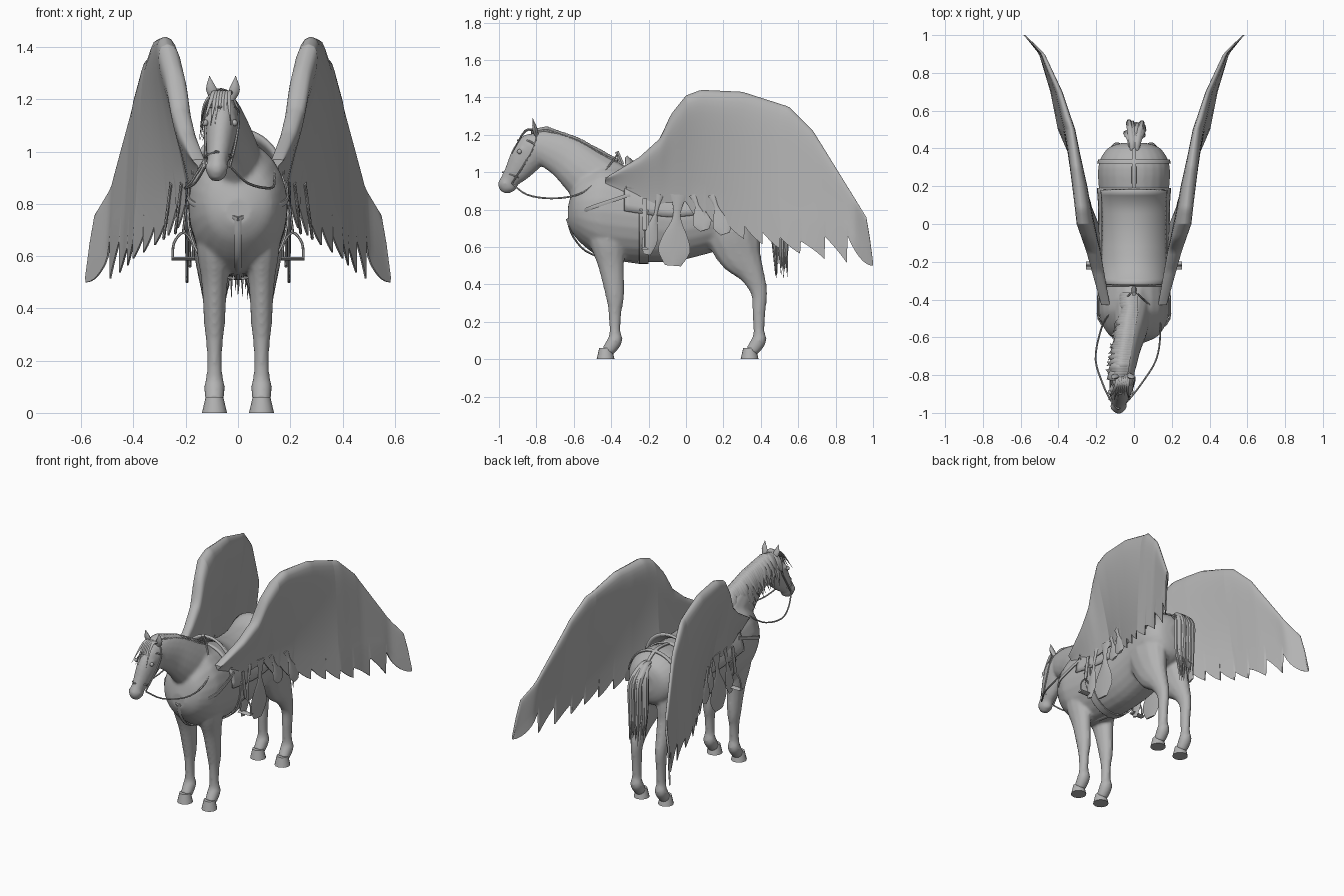
import bpy, bmesh, math, random
from mathutils import Vector

random.seed(4)
default_cube = bpy.data.objects.get("Cube")
if default_cube:
    bpy.data.objects.remove(default_cube, do_unlink=True)

grey = bpy.data.materials.new("plain grey")
grey.use_nodes = True
grey.diffuse_color = (.45, .45, .45, 1)
grey.node_tree.nodes["Principled BSDF"].inputs["Base Color"].default_value = grey.diffuse_color
SIDES = ((1, "left"), (-1, "right"))


def finish(name, bm):
    """Turn a bmesh into a smooth shaded object."""
    bmesh.ops.recalc_face_normals(bm, faces=bm.faces[:])
    mesh = bpy.data.meshes.new(name)
    bm.to_mesh(mesh)
    bm.free()
    mesh.materials.append(grey)
    for polygon in mesh.polygons:
        polygon.use_smooth = True
    mesh.set_sharp_from_angle(angle=math.radians(55))
    part = bpy.data.objects.new(name, mesh)
    bpy.context.collection.objects.link(part)
    return part


def lookup(table, key):
    """Piecewise linear lookup; each row is a key followed by its values."""
    for low, high in zip(table, table[1:]):
        if key <= high[0]:
            f = max(0, (key - low[0]) / (high[0] - low[0]))
            return [p + (q - p) * f for p, q in zip(low[1:], high[1:])]
    return list(table[-1][1:])


def spline(rows, steps=4):
    """Smooth curve through rows of numbers."""
    padded = [rows[0], *rows, rows[-1]]
    result = []
    for i in range(len(rows) - 1):
        for step in range(steps):
            t = step / steps
            result.append([b + t * (c - a + t * (2 * a - 5 * b + 4 * c - d + t * (3 * b - a - 3 * c + d))) / 2
                           for a, b, c, d in zip(*padded[i:i + 4])])
    return result + [list(rows[-1])]


def skin(bm, rings):
    """Join closed rings of points and cap both ends."""
    loops = [[bm.verts.new(point) for point in ring] for ring in rings]
    for near, far in zip(loops, loops[1:]):
        for i in range(len(near)):
            bm.faces.new((near[i - 1], near[i], far[i], far[i - 1]))
    bm.faces.new(loops[0])
    bm.faces.new(loops[-1])


def tube(bm, rows, sides=8):
    """Rows are x, y, z, half width, half depth."""
    rows = spline(rows)
    points = [Vector(row[:3]) for row in rows]
    across, rings = None, []
    for i, point in enumerate(points):
        along = (points[min(i + 1, len(points) - 1)] - points[max(i - 1, 0)]).normalized()
        if across is None:
            across = Vector((0, 1, 0)) if abs(along.x) > .8 else Vector((1, 0, 0))
        across = (across - along * across.dot(along)).normalized()
        up = along.cross(across)
        wide, deep = (max(size, .001) for size in rows[i][3:])
        turns = [math.tau * k / sides for k in range(sides)]
        rings.append([point + across * wide * math.cos(a) + up * deep * math.sin(a) for a in turns])
    skin(bm, rings)


def cord(bm, points, width, depth):
    tube(bm, [(*point, width, depth) for point in points], 6)


def ball(bm, centre, radius):
    made = bmesh.ops.create_uvsphere(bm, u_segments=12, v_segments=8, radius=radius)
    bmesh.ops.translate(bm, verts=made["verts"], vec=centre)


def flip(points, sign):
    return [(point[0] * sign, *point[1:]) for point in points]


def lean(y):
    """The neck and head swing gently to the right."""
    return .16 * min(0, y + .45)


def leaning(rows, sign=1):
    return [(lean(row[1]) + sign * row[0], *row[1:]) for row in rows]


# Trunk sections: y, top, bottom, half width
trunk = spline([(-.63, .82, .72, .05), (-.59, .95, .65, .13), (-.5, 1.02, .57, .18), (-.4, 1.04, .53, .19),
                (-.1, .97, .52, .18), (.1, .97, .56, .18), (.3, .99, .62, .19), (.4, .94, .67, .14),
                (.43, .88, .75, .06)])


def on_trunk(y, angle, offset=0):
    top, bottom, half_width = lookup(trunk, y)
    return Vector(((half_width + offset) * math.sin(angle), y,
                   (top + bottom) / 2 + ((top - bottom) / 2 + offset) * math.cos(angle)))


def lower_leg(y):
    """Cannon, fetlock and pastern below the knee or hock."""
    return [(y, .25, .03, .035), (y, .15, .03, .03), (y, .1, .04, .04), (y - .04, .04, .035, .035)]


# Trunk, neck, head and legs fused into one skin
neck = [(-.36, .84, .13, .19), (-.54, 1, .09, .14), (-.64, 1.08, .07, .12), (-.74, 1.13, .06, .1),
        (-.81, 1.16, .05, .07)]
head = [(-.77, 1.18, .03, .05), (-.8, 1.14, .06, .09), (-.85, 1.08, .06, .09), (-.9, 1.01, .05, .07),
        (-.94, .96, .04, .05), (-.96, .92, .04, .05), (-.97, .89, .02, .02)]
front_leg = [(-.44, .78, .06, .11), (-.42, .64, .07, .1), (-.4, .5, .05, .07), (-.38, .34, .04, .05),
             *lower_leg(-.38)]
hind_leg = [(.22, .82, .09, .17), (.25, .68, .09, .15), (.29, .56, .07, .12), (.35, .46, .05, .07),
            (.39, .36, .035, .045), *lower_leg(.39)]
bm = bmesh.new()
skin(bm, [[on_trunk(row[0], math.tau * k / 24) for k in range(24)] for row in trunk])
for part in (neck, head):
    tube(bm, leaning([(0, *row) for row in part]), 16)
for sign, side in SIDES:
    for leg in (front_leg, hind_leg):
        tube(bm, [(.09 * sign, *row) for row in leg], 12)
    # Brows and nostrils
    for x, y, z, radius in ((.045, -.875, 1.12, .02), (.03, -.97, .94, .016)):
        ball(bm, (lean(y) + sign * x, y, z), radius)
body = finish("horse_body", bm)
fuse = body.modifiers.new("fuse", 'REMESH')
fuse.mode, fuse.voxel_size, fuse.use_smooth_shade = 'VOXEL', .01, True
soften = body.modifiers.new("soften", 'SMOOTH')
soften.factor, soften.iterations = .5, 5

# Hooves, ears and eyes
for sign, side in SIDES:
    for end, y in (("front", -.43), ("hind", .34)):
        bm = bmesh.new()
        hoof = bmesh.ops.create_cone(bm, cap_ends=True, segments=16, radius1=.048, radius2=.034, depth=.06)
        bmesh.ops.translate(bm, verts=hoof["verts"], vec=(.09 * sign, y, .03))
        finish(f"{side}_{end}_hoof", bm)
    bm = bmesh.new()
    tube(bm, leaning([(.03, -.8, 1.2, .014, .012), (.045, -.81, 1.24, .02, .012), (.05, -.82, 1.29, 0, 0)], sign))
    finish(f"{side}_ear", bm)
    bm = bmesh.new()
    ball(bm, (lean(-.89) + sign * .056, -.89, 1.11), .013)
    finish(f"{side}_eye", bm)

# Mane locks falling to the right side, and forelock
crest = [(-.82, 1.22), (-.75, 1.235), (-.59, 1.18), (-.35, 1.05)]
bm = bmesh.new()
LOCKS = 34
for i in range(LOCKS):
    y = -.81 + .44 * i / LOCKS
    z = lookup(crest, y)[0]
    reach, drop, drift = random.uniform(.08, .1), random.uniform(.12, .2), random.uniform(-.04, .03)
    tube(bm, leaning([(.02, y, z - .01, .016, .007), (-.03, y, z, .02, .009),
                      (-.07, y, z - drop / 3, .018, .007), (-reach, y + drift, z - drop, 0, 0)]), 6)
for i in range(7):
    x = .01 * (i - 3)
    tube(bm, leaning([(x, -.8, 1.22, .01, .007), (x, -.86, 1.22, .01, .007),
                      (x * random.uniform(1, 2), -.93, 1.1, 0, 0)]), 6)
finish("mane", bm)

# Tail
bm = bmesh.new()
for i in range(22):
    x, shift = random.uniform(-.05, .05), random.uniform(-.035, .035)
    tube(bm, [(x / 3, .39, .93 + shift / 3, .012, .01), (x / 2, .45, .92 + shift / 3, .018, .014),
              (x, .5 + shift, .84, .016, .015), (x, .5 + shift, .66, .014, .014),
              (x, .51 + shift, random.uniform(.43, .52), 0, 0)], 6)
finish("tail", bm)

# Wing tables keyed by y: upper edge, lower edge, then upper x, lower x and half thickness
upper_edge = [(-.43, .97), (-.25, 1.08), (-.14, 1.18), (-.08, 1.31), (0, 1.41), (.08, 1.44), (.3, 1.43),
              (.55, 1.35), (.68, 1.22), (.97, .75), (1, .52)]
lower_edge = [(-.43, .94), (-.2, .83), (0, .84), (.4, .68), (.6, .63), (.85, .68), (1, .5)]
spread = [(-.43, .15, .15, .03), (-.15, .22, .18, .05), (0, .27, .19, .06), (.2, .29, .27, .055),
          (.5, .33, .4, .035), (.7, .39, .44, .02), (.9, .48, .5, .01), (1, .58, .58, .004)]
feather_tips = [0, .1, .19, .31, .41, .5, .61, .74, .86, 1]


def hem(y):
    """Lower edge with feathers that slope down to each tip."""
    base = lookup(lower_edge, y)[0]
    for start, end in zip(feather_tips, feather_tips[1:]):
        if start < y <= end:
            tip = .5 + .24 * (1 - end) ** 1.4
            return base + (tip - base) * (y - start) / (end - start)
    return base


stations = {-.43 + 1.43 * i / 80 for i in range(80)} | set(feather_tips) | {y + .004 for y in feather_tips[:-1]}
ROWS = 14
for sign, side in SIDES:
    bm = bmesh.new()
    rings = []
    for y in sorted(stations):
        top, base = lookup(upper_edge, y)[0], lookup(lower_edge, y)[0]
        top_x, base_x, thick = lookup(spread, y)
        outer, inner = [], []
        for k in range(ROWS + 1):
            v = 1 - (1 - k / ROWS) ** 1.6
            half = .003 + thick * v ** 1.5 * math.sqrt(1 - v ** 8)
            x = base_x + (top_x - base_x) * v
            z = base + (top - base) * v if k else hem(y)
            outer.append((sign * (x + half), y, z))
            inner.append((sign * (x - half), y, z))
        rings.append(outer + inner[::-1])
    skin(bm, rings)
    finish(f"{side}_wing", bm)
    # Loose feathers hanging at the wing root
    bm = bmesh.new()
    for y, tip_y, tip_z, width in ((-.14, -.21, .56, .04), (-.04, -.07, .5, .085), (.04, .1, .69, .05),
                                   (.14, .21, .67, .05)):
        rows = []
        for t in (0, .3, .6, .8, 1):
            now = y + (tip_y - y) * t
            x = lookup(spread, now)[1] + .01
            rows.append((sign * x, now, .88 + (tip_z - .88) * t, .006, width * math.sin(math.pi * (1 - t * t + .2) / 1.2)
                         if t else width / 2))
        tube(bm, rows)
    finish(f"{side}_loose_feathers", bm)


def patch(name, start, end, first, last, offset, thickness, rise=lambda u, v: 0):
    """Sheet lying on the trunk between two y values and two angles."""
    bm = bmesh.new()
    count = 20
    grid = [[bm.verts.new(on_trunk(start + (end - start) * i / count, first + (last - first) * j / count,
                                   offset + rise(i / count, 2 * j / count - 1)))
             for j in range(count + 1)] for i in range(count + 1)]
    for near, far in zip(grid, grid[1:]):
        for j in range(count):
            bm.faces.new((near[j], near[j + 1], far[j + 1], far[j]))
    solid = finish(name, bm).modifiers.new("thickness", 'SOLIDIFY')
    solid.thickness, solid.offset = thickness, 0


def saddle_rise(u, v):
    """Raised pommel and cantle that fade towards the flaps."""
    return .045 * max(0, abs(u - .5) * 4 - 1) ** 2 * (1 - v * v)


# Saddle and straps
patch("saddle_pad", -.33, .19, -1.5, 1.5, .006, .01)
patch("saddle_seat", -.32, .18, -1, 1, .016, .016, saddle_rise)
patch("girth_strap", -.25, -.2, 1.4, math.tau - 1.4, .007, .008)
patch("rump_strap", .32, .34, -1.5, 1.5, .006, .008)
patch("back_strap", .17, .42, -.06, .06, .006, .008)
bm = bmesh.new()
cord(bm, [(0, -.34, 1.04), (0, -.37, 1.11)], .012, .012)
finish("saddle_horn", bm)

# Breast collar, bridle and reins
collar, bridle = bmesh.new(), bmesh.new()
for sign, side in SIDES:
    cord(collar, flip([(.18, -.3, .88), (.19, -.42, .84), (.17, -.53, .8), (0, -.635, .74)], sign), .006, .012)
    for strap in ([(.03, -.8, 1.22), (.06, -.81, 1.15), (.06, -.86, 1.05), (.045, -.93, .94)],
                  [(0, -.98, 1), (.05, -.92, .98), (0, -.87, .96)],
                  [(0, -.9, 1.17), (.05, -.85, 1.17), (.06, -.81, 1.15)],
                  [(.05, -.93, .94), (.1, -.85, .88), (.16, -.72, .86), (.16, -.58, .88), (.13, -.48, .95),
                   (.02, -.37, 1.09)]):
        cord(bridle, leaning(strap, sign), .005, .005)
cord(collar, [(0, -.635, .75), (0, -.6, .65), (0, -.5, .56), (0, -.25, .515)], .014, .006)
finish("breast_collar", collar)
finish("bridle_and_reins", bridle)

# Stirrups
for sign, side in SIDES:
    y = -.22
    bm = bmesh.new()
    cord(bm, flip([(.19, y, .86), (.21, y, .69)], sign), .005, .014)
    cord(bm, flip([(.17, y, .59), (.175, y, .65), (.21, y, .69), (.245, y, .65), (.25, y, .59)], sign), .005, .005)
    cord(bm, flip([(.165, y, .59), (.255, y, .59)], sign), .022, .007)
    finish(f"{side}_stirrup", bm)
